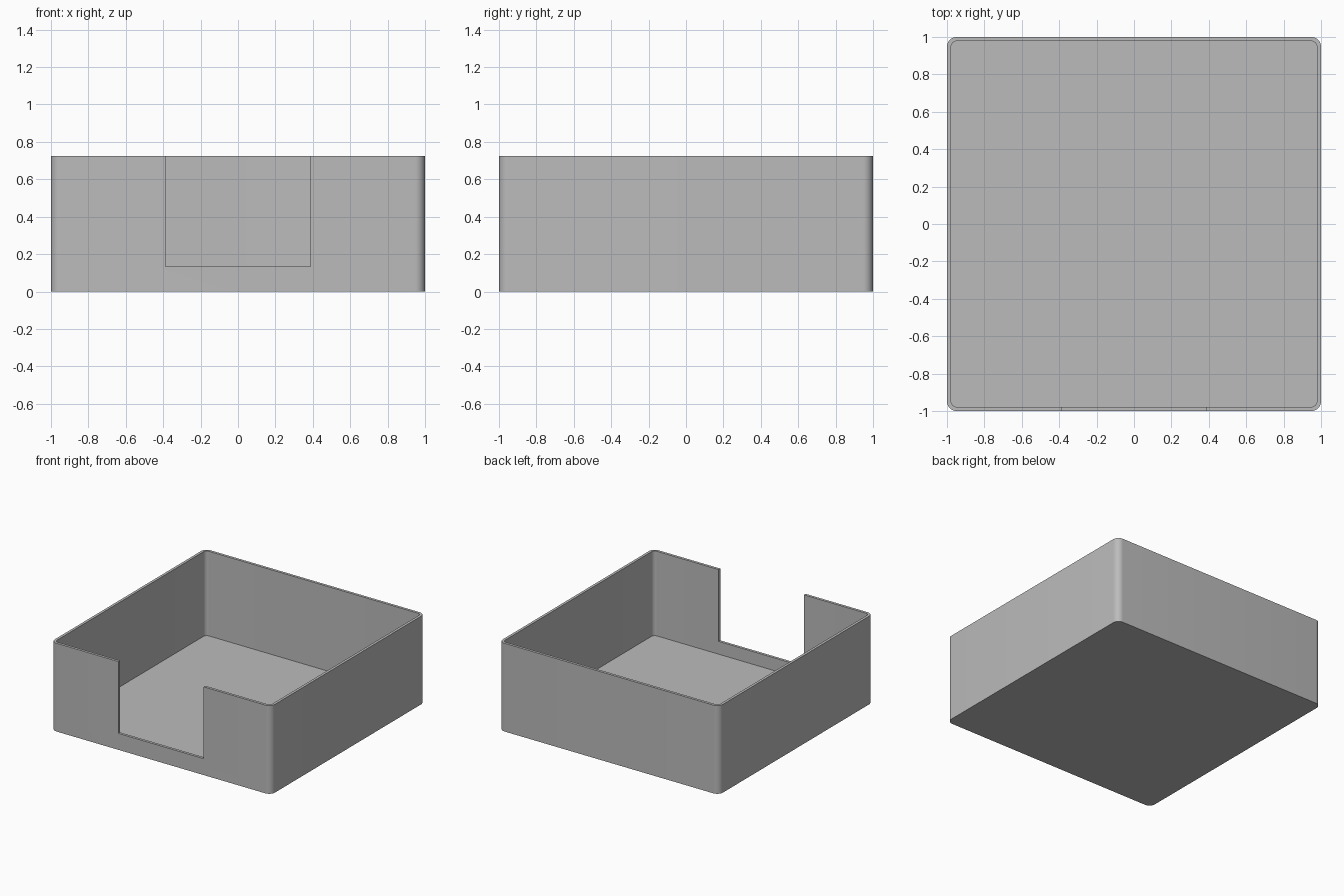
import bpy
import bmesh
from math import cos, sin, pi, radians

if "Cube" in bpy.data.objects:
    bpy.data.objects.remove(bpy.data.objects["Cube"], do_unlink=True)

HEIGHT, WALL, FLOOR, RADIUS = 0.725, 0.022, 0.03, 0.052
NOTCH_HALF, NOTCH_Z = 0.388, 0.135
STEPS = 10

grey = bpy.data.materials.new("plain grey")
grey.use_nodes = True
grey.diffuse_color = (0.5, 0.5, 0.5, 1)
grey.node_tree.nodes["Principled BSDF"].inputs["Base Color"].default_value = grey.diffuse_color


def rounded_block(name, half, radius, z0, z1):
    """Square block with rounded upright edges."""
    bm = bmesh.new()
    centre = half - radius
    ring = []
    for quarter, (sx, sy) in enumerate([(1, 1), (-1, 1), (-1, -1), (1, -1)]):
        for i in range(STEPS + 1):
            a = (quarter + i / STEPS) * pi / 2
            ring.append(bm.verts.new((sx * centre + radius * cos(a),
                                      sy * centre + radius * sin(a), z0)))
    base = bm.faces.new(ring)
    top = bmesh.ops.extrude_face_region(bm, geom=[base])["geom"]
    bmesh.ops.translate(bm, vec=(0, 0, z1 - z0),
                        verts=[v for v in top if isinstance(v, bmesh.types.BMVert)])
    bmesh.ops.recalc_face_normals(bm, faces=bm.faces)
    mesh = bpy.data.meshes.new(name)
    bm.to_mesh(mesh)
    bm.free()
    obj = bpy.data.objects.new(name, mesh)
    mesh.materials.append(grey)
    bpy.context.collection.objects.link(obj)
    return obj


def cut(target, cutter):
    """Subtract the cutter from the target, then discard it."""
    cutter.hide_render = True
    bpy.context.view_layer.objects.active = target
    mod = target.modifiers.new("cut", "BOOLEAN")
    mod.operation, mod.solver, mod.object = "DIFFERENCE", "EXACT", cutter
    bpy.ops.object.modifier_apply(modifier=mod.name)
    bpy.data.objects.remove(cutter, do_unlink=True)


# Open tray: outer block hollowed from above
tray = rounded_block("open_tray", 1, RADIUS, 0, HEIGHT)
cut(tray, rounded_block("cavity_cutter", 1 - WALL, RADIUS - WALL, FLOOR, HEIGHT + 0.2))

# Wide access notch in the front wall
bpy.ops.mesh.primitive_cube_add(size=1, location=(0, -1, NOTCH_Z + 0.5))
notch = bpy.context.object
notch.name = "notch_cutter"
notch.scale = (2 * NOTCH_HALF, 0.3, 1)
notch.data.materials.append(grey)
bpy.context.view_layer.update()
cut(tray, notch)

# Smooth rounded corners, crisp rims
bpy.ops.object.select_all(action="DESELECT")
tray.select_set(True)
bpy.context.view_layer.objects.active = tray
bpy.ops.object.shade_smooth_by_angle(angle=radians(30))
